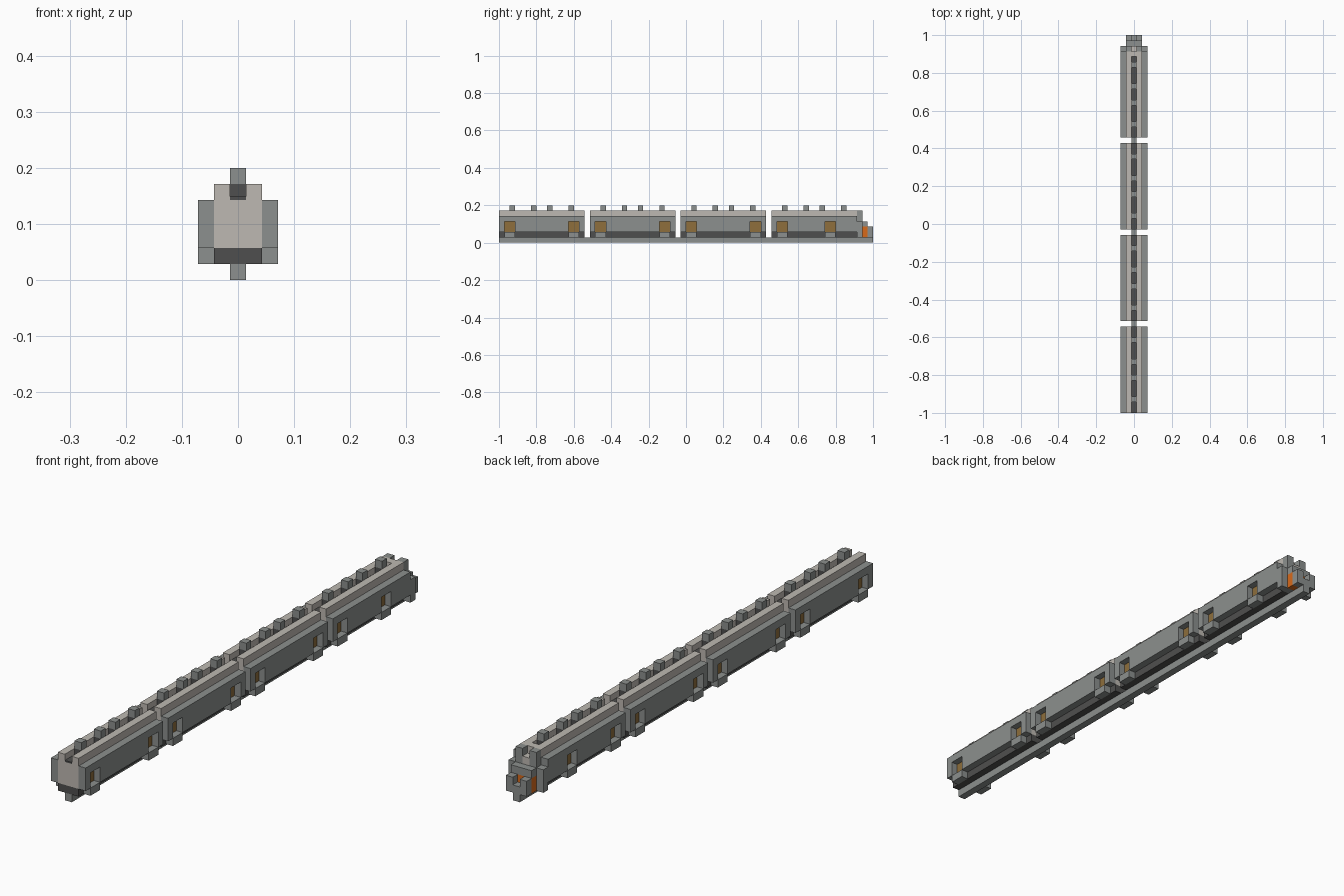
import bpy
import bmesh
from mathutils import Vector

cube = bpy.data.objects.get("Cube")
if cube:
    bpy.data.objects.remove(cube, do_unlink=True)

U = 2 / 70          # one block
HALF = 35           # half the train length in blocks


def material(name, rgb):
    m = bpy.data.materials.new(name)
    m.use_nodes = True
    lin = [((c / 255 + 0.055) / 1.055) ** 2.4 for c in rgb]
    m.diffuse_color = (*lin, 1)
    m.node_tree.nodes["Principled BSDF"].inputs["Base Color"].default_value = (*lin, 1)
    return m


GRAY = material("steel gray", (140, 144, 142))
CREAM = material("warm light gray", (190, 185, 178))
DARK = material("dark gray", (79, 79, 78))
BROWN = material("door brown", (142, 110, 60))
ORANGE = material("orange", (216, 106, 26))


def finish(name, bm, mat):
    bmesh.ops.recalc_face_normals(bm, faces=bm.faces)
    mesh = bpy.data.meshes.new(name)
    bm.to_mesh(mesh)
    bm.free()
    mesh.materials.append(mat)
    obj = bpy.data.objects.new(name, mesh)
    bpy.context.collection.objects.link(obj)
    return obj


def prism(name, points, push, mat):
    """Extrude a flat outline, given in blocks, along a vector."""
    bm = bmesh.new()
    verts = [bm.verts.new(Vector((x, y - HALF, z)) * U) for x, y, z in points]
    face = bm.faces.new(verts)
    out = bmesh.ops.extrude_face_region(bm, geom=[face])
    moved = [v for v in out["geom"] if isinstance(v, bmesh.types.BMVert)]
    bmesh.ops.translate(bm, verts=moved, vec=Vector(push) * U)
    if not face.is_valid or len(face.link_loops if hasattr(face, "link_loops") else face.loops) == 0:
        bm.faces.new(verts)
    return finish(name, bm, mat)


def box(name, x0, x1, y0, y1, z0, z1, mat):
    pts = [(x0, y0, z0), (x1, y0, z0), (x1, y1, z0), (x0, y1, z0)]
    return prism(name, pts, (0, 0, z1 - z0), mat)


SIDES = (("left", 1), ("right", -1))


def side_box(name, a, b, y0, y1, z0, z1, mat):
    """Matching boxes on both sides of the train."""
    for label, s in SIDES:
        lo, hi = sorted((a * s, b * s))
        box(f"{label}_{name}", lo, hi, y0, y1, z0, z1, mat)


def car(n, start, length, doors, groove_len):
    end = start + length
    p = f"car_{n}"
    # Body with an open roof channel
    section = [(-1.5, 2), (1.5, 2), (1.5, 6), (.5, 6),
               (.5, 5), (-.5, 5), (-.5, 6), (-1.5, 6)]
    prism(p + "_body", [(x, start, z) for x, z in section], (0, length, 0), CREAM)
    box(p + "_underframe", -1.5, 1.5, start, end, 1, 2, DARK)
    box(p + "_channel_floor", -.5, .5, start, start + groove_len, 5, 5.2, DARK)
    # Side panels notched around the doors
    outline = [(start, 2)]
    for d in doors:
        a, b = start + d, start + d + 2
        outline += [(a, 2), (a, 4), (b, 4), (b, 2)]
    outline += [(end, 2), (end, 5), (start, 5)]
    for label, s in SIDES:
        prism(f"{p}_{label}_panel", [(1.5 * s, y, z) for y, z in outline], (s, 0, 0), GRAY)
    # Recessed doors and their steps
    for i, d in enumerate(doors):
        a = start + d
        side_box(f"{p}_door_{i}", 1.5, 1.6, a, a + 2, 2, 4, BROWN)
        side_box(f"{p}_step_{i}", 1.5, 2.5, a, a + 2, 1, 2, GRAY)
    # Roof posts rising out of the channel
    for i, y in enumerate((2, 6, 9, 13)):
        a = start + y
        box(f"{p}_post_{i}", -.5, .5, a, a + 1, 5.2, 6, DARK)
        box(f"{p}_post_cap_{i}", -.5, .5, a, a + 1, 6, 7, GRAY)


# Guide rail under the whole train
box("rail", -.5, .5, 0, 70, 0, 1, GRAY)

for n in range(3):
    car(n + 1, 17 * n, 16, (1, 13), 16)
car(4, 51, 16, (1, 10), 15)

# Cab end of the last car
box("channel_end", -.5, .5, 66, 67, 5, 6, CREAM)
side_box("cab_side", 1.5, 2.5, 67, 68, 1, 4, GRAY)
box("cab_wall", -1.5, 1.5, 67, 68, 1, 4, GRAY)
side_box("cab_corner", .5, 1.5, 67, 68, 4, 6, GRAY)
box("cab_window", -.5, .5, 67, 68, 4, 5, CREAM)

# Nose and coupler
box("nose_core", -1.5, 1.5, 68, 69, 1, 3, ORANGE)
box("nose_cap", -1.5, 1.5, 68, 69, 3, 4, GRAY)
box("bumper_base", -1.5, 1.5, 69, 70, 1, 2, GRAY)
side_box("bumper_block", .5, 1.5, 69, 70, 2, 3, GRAY)
